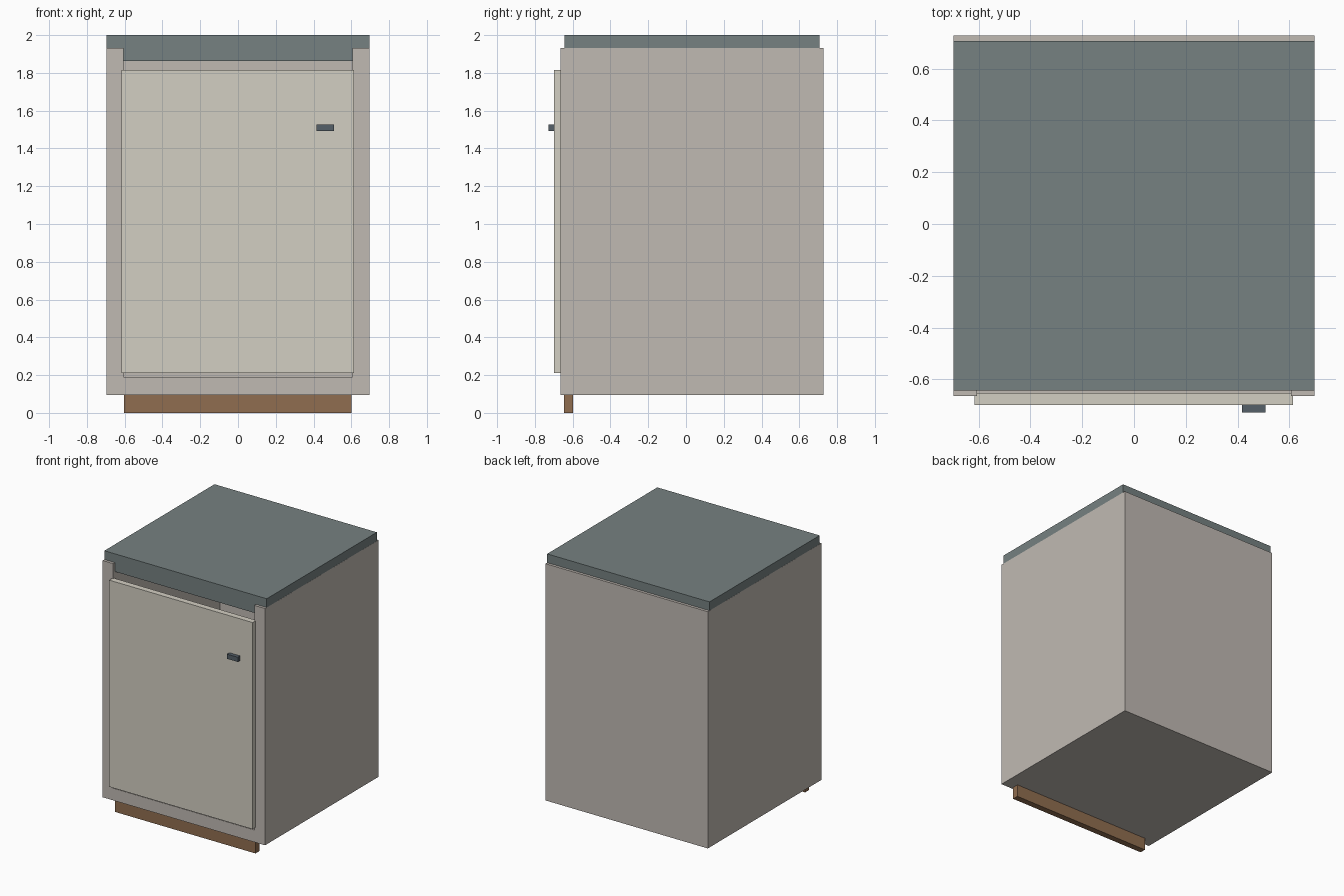
import bpy
import bmesh

if "Cube" in bpy.data.objects:
    bpy.data.objects.remove(bpy.data.objects["Cube"])


def material(name, rgb):
    m = bpy.data.materials.new(name)
    m.diffuse_color = (*rgb, 1)
    m.use_nodes = True
    m.node_tree.nodes["Principled BSDF"].inputs["Base Color"].default_value = m.diffuse_color
    return m


def box(name, x, y, z, mat=None):
    """Box spanning the (min, max) ranges on each axis."""
    bm = bmesh.new()
    bmesh.ops.create_cube(bm, size=1)
    for v in bm.verts:
        v.co = [r[0] if c < 0 else r[1] for c, r in zip(v.co, (x, y, z))]
    mesh = bpy.data.meshes.new(name)
    bm.to_mesh(mesh)
    bm.free()
    obj = bpy.data.objects.new(name, mesh)
    bpy.context.collection.objects.link(obj)
    if mat:
        mesh.materials.append(mat)
    return obj


body = material("body_beige", (0.53, 0.49, 0.45))
cream = material("door_cream", (0.65, 0.62, 0.54))
slate = material("slate", (0.18, 0.22, 0.22))
wood = material("wood", (0.28, 0.155, 0.08))
metal = material("dark_metal", (0.09, 0.115, 0.14))

# Cabinet carcass, hollowed out and open at the front and top
carcass = box("carcass", (-0.697, 0.697), (-0.664, 0.728), (0.096, 1.932), body)
cutter = box("carcass_cutter", (-0.606, 0.606), (-1, 0.643), (0.19, 2.5), body)
cutter.hide_render = True
cut = carcass.modifiers.new("hollow", 'BOOLEAN')
cut.operation = 'DIFFERENCE'
cut.solver = 'EXACT'
cut.object = cutter
bpy.context.view_layer.objects.active = carcass
bpy.ops.object.modifier_apply(modifier=cut.name)
bpy.data.objects.remove(cutter)

# Countertop, sunk into the carcass
box("countertop", (-0.6965, 0.6965), (-0.643, 0.707), (1.862, 2.0), slate)

# Door with its handle
box("door", (-0.616, 0.614), (-0.699, -0.653), (0.212, 1.815), cream)
box("handle", (0.416, 0.508), (-0.728, -0.698), (1.492, 1.528), metal)

# Plinth board under the front
box("plinth", (-0.604, 0.602), (-0.645, -0.597), (0.0, 0.097), wood)
